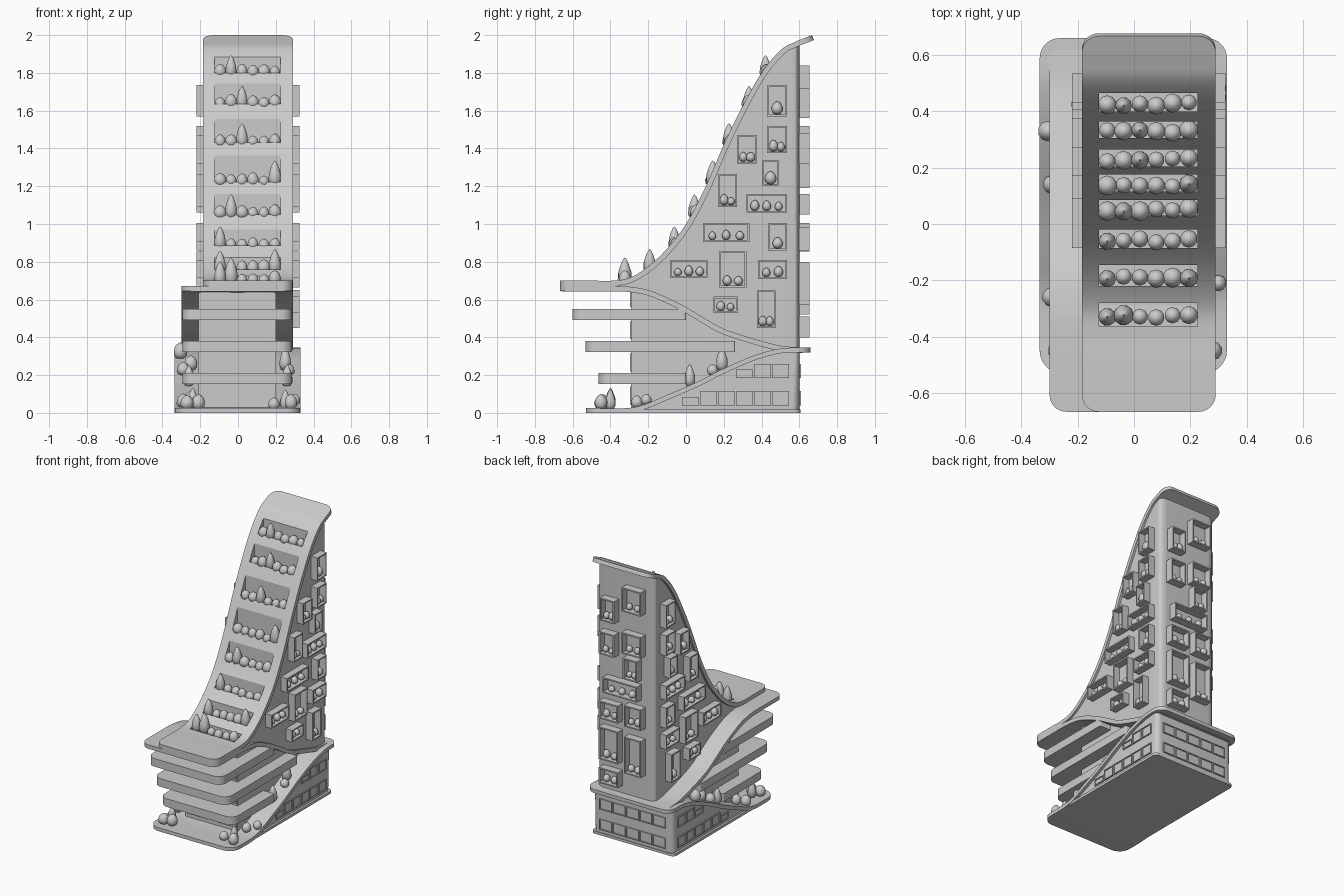
import bpy, bmesh, math, random
from mathutils import Matrix, Vector

if "Cube" in bpy.data.objects:
    bpy.data.objects.remove(bpy.data.objects["Cube"])
random.seed(4)

def finish(bm, name, smooth=True):
    me = bpy.data.meshes.new(name)
    bm.to_mesh(me)
    bm.free()
    ob = bpy.data.objects.new(name, me)
    bpy.context.collection.objects.link(ob)
    bpy.ops.object.select_all(action='DESELECT')
    ob.select_set(True)
    bpy.context.view_layer.objects.active = ob
    if smooth:
        bpy.ops.object.shade_smooth_by_angle(angle=math.radians(35))
    return ob

def spline(pts, n=7):
    P = [Vector(p) for p in pts]
    P = [2 * P[0] - P[1]] + P + [2 * P[-1] - P[-2]]
    out = []
    for i in range(1, len(P) - 2):
        a, b, c, d = P[i - 1:i + 3]
        for k in range(n):
            t = k / n
            out.append(0.5 * (2 * b + (c - a) * t + (2 * a - 5 * b + 4 * c - d) * t * t
                              + (3 * b - a - 3 * c + d) * t ** 3))
    return out + [P[-2]]

def height(path, y):
    for a, b in zip(path, path[1:]):
        if a.x <= y <= b.x:
            return a.y + (b.y - a.y) * (y - a.x) / max(b.x - a.x, 1e-6)
    return path[-1].y

# Bent plate following a side path, with rounded corners at both ends
def ribbon(name, path, thick, x0, x1, r=0.06, r_end=None):
    r_end = r if r_end is None else r_end
    def ends(p, q, rad):
        return [p + (q - p).normalized() * rad * (1 - math.cos(math.pi / 2 * k / 7)) for k in range(8)]
    y0, y1 = path[0].x, path[-1].x
    pts = ends(path[0], path[1], r)
    pts += [p for p in path if y0 + r + .004 < p.x < y1 - r_end - .004]
    pts += ends(path[-1], path[-2], r_end)[::-1]
    bm = bmesh.new()
    rings = []
    for i, p in enumerate(pts):
        t = (pts[min(i + 1, len(pts) - 1)] - pts[max(i - 1, 0)]).normalized()
        low = p + Vector((t.y, -t.x)) * thick
        ins = 0
        for d, rad in (((p - path[0]).length, r), ((p - path[-1]).length, r_end)):
            if d < rad:
                ins = rad - math.sqrt(max(rad * rad - (rad - d) ** 2, 0))
        rings.append([bm.verts.new(c) for c in ((x0 + ins, p.x, p.y), (x1 - ins, p.x, p.y),
                                                (x1 - ins, low.x, low.y), (x0 + ins, low.x, low.y))])
    for a, b in zip(rings, rings[1:]):
        for k in range(4):
            bm.faces.new((a[k], a[(k + 1) % 4], b[(k + 1) % 4], b[k]))
    bm.faces.new(rings[0])
    bm.faces.new(rings[-1][::-1])
    bmesh.ops.recalc_face_normals(bm, faces=bm.faces)
    return finish(bm, name)

# Side profile extruded across x, optional rounded back corners
def body(name, prof, x0, x1, back=None, r=0.05):
    bm = bmesh.new()
    f = bm.faces.new([bm.verts.new((x0, y, z)) for y, z in prof])
    g = bmesh.ops.extrude_face_region(bm, geom=[f])
    bmesh.ops.translate(bm, vec=(x1 - x0, 0, 0), verts=[v for v in g['geom'] if isinstance(v, bmesh.types.BMVert)])
    bmesh.ops.recalc_face_normals(bm, faces=bm.faces)
    if back is not None:
        es = [e for e in bm.edges if all(abs(v.co.y - back) < 1e-4 for v in e.verts)
              and abs(e.verts[0].co.x - e.verts[1].co.x) < 1e-4]
        bmesh.ops.bevel(bm, geom=es, offset=r, segments=6, profile=0.5, affect='EDGES')
    return finish(bm, name)

ROOF = spline([(-.667, .70), (-.5, .70), (-.39, .70), (-.3, .715), (-.2, .775), (-.1, .87), (0, 1.0), (.1, 1.19),
               (.2, 1.42), (.3, 1.625), (.4, 1.80), (.5, 1.92), (.58, 1.965), (.667, 2.0)])
MID = spline([(-.667, .672), (-.4, .672), (-.3, .668), (-.2, .65), (-.1, .61), (0, .56), (.1, .50), (.2, .445),
              (.35, .395), (.5, .356), (.62, .345)])
LOW = spline([(-.53, .025), (-.32, .025), (-.22, .045), (-.1, .095), (.05, .16), (.2, .235), (.35, .30),
              (.47, .335), (.55, .345), (.66, .345)])

def span(path, y0, y1, drop, n=40):
    return [(y0 + (y1 - y0) * k / n, height(path, y0 + (y1 - y0) * k / n) - drop) for k in range(n + 1)]

# Ribbons and base
roof = ribbon("roof_ribbon", ROOF, .028, -.185, .29)
ribbon("middle_ribbon", MID, .028, -.30, .29, .06, .03)
ribbon("lower_ribbon", LOW, .025, -.335, .33, .08, .07)
ribbon("base_slab", [Vector((-.52, .018)), Vector((.605, .018))], .018, -.33, .325, .08, .03)

# Tower, podium core and lower storeys
tower = body("tower_body", span(ROOF, -.36, .6, .018) + span(MID, .6, -.36, .012), -.17, .275, .6, .055)
body("podium_core", span(MID, -.29, .58, .012) + span(LOW, .58, -.29, .012), -.21, .20)
body("lower_storeys", span(LOW, -.27, .6, .013) + [(.6, .005), (-.27, .005)], -.315, .31, .6, .04)

# Podium balcony slabs
for i, (y0, y1, z) in enumerate([(-.463, .0, .21), (-.533, .26, .38), (-.602, .0, .55)]):
    ribbon("balcony_slab_%d" % (i + 1), [Vector((y0, z)), Vector((y1, z))], .058, -.295, .287, .06, .01)
ribbon("top_balcony_edge", [Vector((-.66, .66)), Vector((-.36, .66))], .017, -.295, .287, .06, .01)

# Planting
plants = bmesh.new()
def bush(x, y, z, r, tall=False):
    s = random.uniform(.9, 1.15) * r
    h = s * (2.2 if tall else random.uniform(1.0, 1.25))
    g = bmesh.ops.create_icosphere(plants, subdivisions=2, radius=1)
    for v in g['verts']:
        k = 1 - (.45 if tall else .15) * v.co.z
        v.co = Vector((x + v.co.x * s * k, y + v.co.y * s * k, z + h * .9 + v.co.z * h))

# Planted openings stepping up the roof
cut = bmesh.new()
for y0, y1 in [(.40, .465), (.305, .365), (.205, .265), (.115, .175), (.03, .085),
               (-.085, -.02), (-.22, -.145), (-.365, -.28)]:
    z0, z1 = height(ROOF, y0) - .035, height(ROOF, y1) + .05
    m = Matrix.Translation((.05, (y0 + y1) / 2, (z0 + z1) / 2)) @ Matrix.Diagonal((.35, y1 - y0, z1 - z0, 1))
    bmesh.ops.create_cube(cut, size=1, matrix=m)
    spikes = random.sample(range(6), 2 if y0 < -.2 else 1)
    for k in range(6):
        bush(-.095 + k * .058, (y0 + y1) / 2 - .005 + random.uniform(-.008, .005), z0 + .012, .031, k in spikes)
cutter = finish(cut, "opening_cutter", False)
for ob in (roof, tower):
    m = ob.modifiers.new("cut", 'BOOLEAN')
    m.operation, m.solver, m.object = 'DIFFERENCE', 'EXACT', cutter
    bpy.context.view_layer.objects.active = ob
    bpy.ops.object.modifier_apply(modifier="cut")
bpy.data.objects.remove(cutter)

# Hollow frame boxes: u runs along the wall, n points out of it
DIRS = {'right': ((0, 1, 0), (1, 0, 0)), 'left': ((0, -1, 0), (-1, 0, 0)),
        'back': ((-1, 0, 0), (0, 1, 0)), 'front': ((1, 0, 0), (0, -1, 0))}
def frame(bm, side, wall, a0, a1, z0, z1, out, border, rec):
    u, n = (Vector(d) for d in DIRS[side])
    au = Vector((abs(u.x), abs(u.y), 0))
    an = Vector((abs(n.x), abs(n.y), 0))
    sgn = 1 if n.x + n.y > 0 else -1
    d = out + .01
    c = au * (a0 + a1) / 2 + an * (wall + sgn * (out - d / 2)) + Vector((0, 0, (z0 + z1) / 2))
    R = Matrix((u * (a1 - a0), Vector((0, 0, z1 - z0)), n * d)).transposed().to_4x4()
    g = bmesh.ops.create_cube(bm, size=1, matrix=Matrix.Translation(c) @ R)
    bm.normal_update()
    f = [f for f in set(f for v in g['verts'] for f in v.link_faces) if f.normal.dot(n) > .9]
    bmesh.ops.inset_region(bm, faces=f, thickness=border, depth=0)
    bmesh.ops.inset_region(bm, faces=f, thickness=0, depth=-rec)
    return au, an * (wall + sgn * out * .5)

def planted_box(side, wall, a0, a1, z0, z1):
    au, base = frame(boxes, side, wall, a0, a1, z0, z1, .055, .013, .05)
    n = 1 if a1 - a0 < .11 and random.random() < .5 else 2 if a1 - a0 < .19 else 3
    for k in range(n):
        p = base + au * (a0 + .013 + (a1 - a0 - .026) * (k + .5) / n)
        bush(p.x, p.y, z0 + .012, .027 if n == 1 else .022)

boxes = bmesh.new()
for b in [(.43, .535, 1.57, 1.735), (.43, .535, 1.375, 1.52), (.27, .375, 1.32, 1.47), (.405, .49, 1.20, 1.34),
          (.17, .27, 1.09, 1.265), (.32, .535, 1.06, 1.16), (.09, .335, .905, 1.005), (.435, .535, .86, 1.005),
          (-.085, .115, .715, .81), (.175, .32, .665, .855), (.38, .535, .71, .81), (.145, .275, .53, .615),
          (.375, .475, .45, .65)]:
    planted_box('right', .27, *b)
    planted_box('left', -.165, *b)
for b in [(.11, .22, 1.56, 1.72), (-.10, .05, 1.67, 1.84), (.11, .23, 1.32, 1.48), (-.10, .05, 1.37, 1.52),
          (-.07, .04, 1.19, 1.34), (-.07, .20, 1.05, 1.16), (.08, .23, .86, .985), (-.10, .03, .855, 1.005),
          (.08, .23, .57, .80), (-.10, .03, .52, .78), (.08, .23, .40, .51)]:
    planted_box('back', .6, *b)
finish(boxes, "planter_window_boxes", False)

# Shallow window frames on lower storeys and podium front
win = bmesh.new()
for z0, z1, ys in [(.04, .115, 6), (.185, .26, 3)]:
    for k in range(ys):
        for side, wall in (('right', .31), ('left', -.315)):
            frame(win, side, wall, .455 - k * .095, .545 - k * .095, z0, z1 - (.03 if k == ys - 1 else 0), .008, .008, .007)
    for k in range(5):
        frame(win, 'back', .6, -.26 + k * .105, -.16 + k * .105, z0, z1, .008, .008, .007)
for z0, z1 in [(.05, .14), (.22, .315), (.39, .485), (.56, .64)]:
    for x0 in (-.195, .035):
        frame(win, 'front', -.29, x0, x0 + .155, z0, z1, .006, .008, .005)
finish(win, "window_frames", False)

# Shrubs on the forecourt and the rising lower ribbon
for x, y, tall in [(-.27, -.45, 0), (-.24, -.40, 1), (-.21, -.44, 0), (.19, -.43, 0), (.25, -.40, 1), (.28, -.45, 0),
                   (-.29, -.26, 0), (-.25, -.21, 0), (.25, -.26, 0), (.30, -.21, 0), (-.26, .02, 1), (.26, .02, 1),
                   (-.29, .14, 0), (-.25, .19, 0), (.27, .14, 0), (.25, .19, 1), (-.305, .33, 0)]:
    bush(x, y, height(LOW, y) - .005, .026 if tall else .032, bool(tall))
finish(plants, "shrubs")
